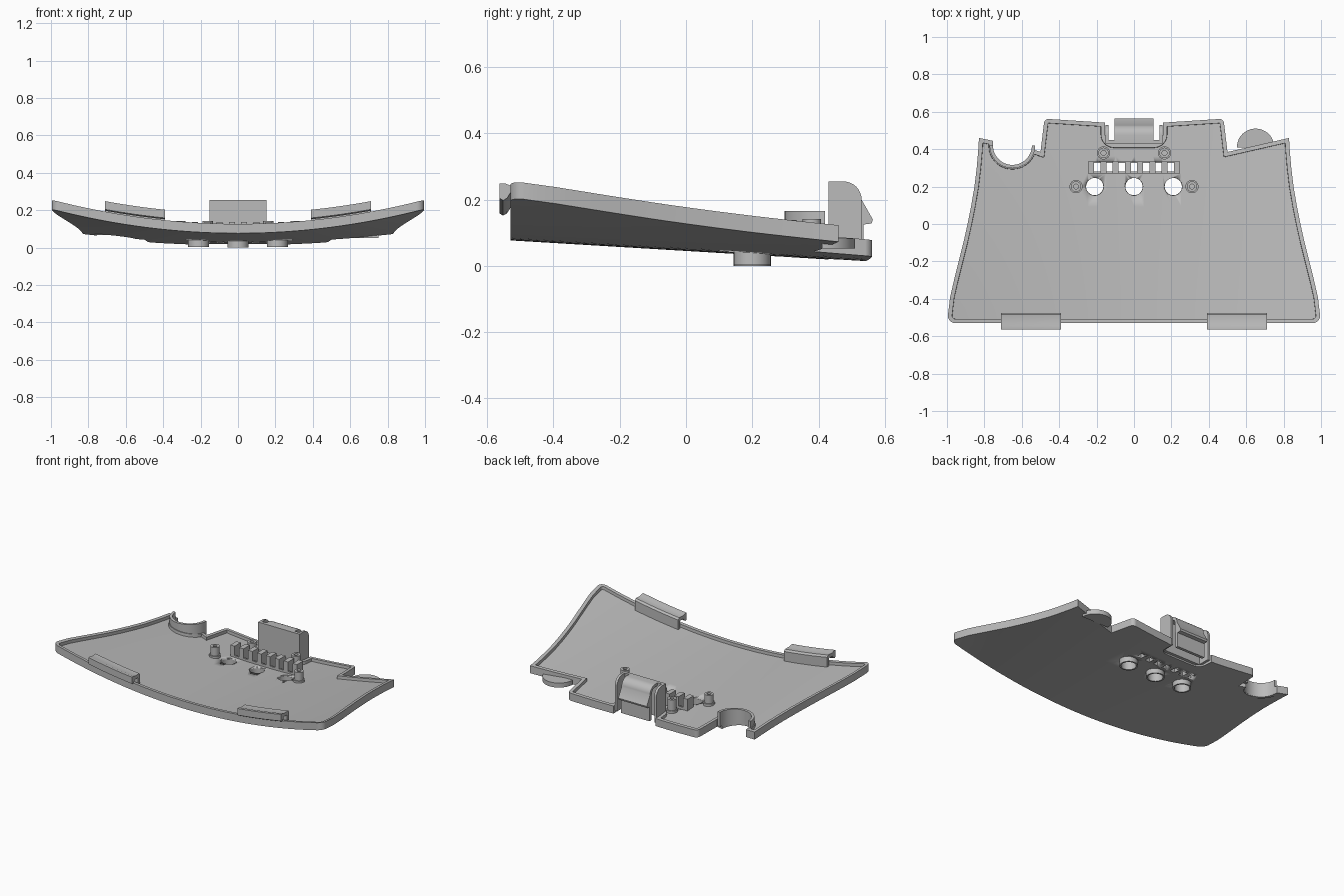
import bpy, bmesh, math
from mathutils import Vector

if "Cube" in bpy.data.objects:
    bpy.data.objects.remove(bpy.data.objects["Cube"])

grey = bpy.data.materials.new("plain_grey")
grey.use_nodes = True
grey.diffuse_color = (0.5, 0.5, 0.5, 1)
grey.node_tree.nodes["Principled BSDF"].inputs["Base Color"].default_value = (0.5, 0.5, 0.5, 1)

RIM, FLOOR = 0.05, 0.03


def under(x, y):
    """Height of the curved underside."""
    t = y + 0.53
    return 0.077 - 0.06 * t + (0.13 - 0.05 * t) * x * x


def finish(bm, name):
    bmesh.ops.recalc_face_normals(bm, faces=bm.faces)
    mesh = bpy.data.meshes.new(name)
    bm.to_mesh(mesh)
    bm.free()
    obj = bpy.data.objects.new(name, mesh)
    bpy.context.collection.objects.link(obj)
    mesh.materials.append(grey)
    bpy.ops.object.select_all(action="DESELECT")
    obj.select_set(True)
    bpy.context.view_layer.objects.active = obj
    bpy.ops.object.shade_smooth_by_angle(angle=math.radians(30))
    return obj


def extrude(bm, points, offset):
    """Closed prism from a planar outline."""
    face = bm.faces.new([bm.verts.new(p) for p in points])
    new = bmesh.ops.extrude_face_region(bm, geom=[face], use_keep_orig=True)["geom"]
    bmesh.ops.translate(bm, vec=offset, verts=[g for g in new if isinstance(g, bmesh.types.BMVert)])
    return next(g for g in new if isinstance(g, bmesh.types.BMFace))


def prism(bm, plan, low, high):
    return extrude(bm, [(x, y, low) for x, y in plan], (0, 0, high - low))


def arc(cx, cy, r, start, end, n):
    angles = [math.radians(start + (end - start) * i / n) for i in range(n + 1)]
    return [(cx + r * math.cos(a), cy + r * math.sin(a)) for a in angles]


def box(bm, x0, x1, y0, y1, z0, z1):
    prism(bm, [(x0, y0), (x1, y0), (x1, y1), (x0, y1)], z0, z1)


def tube(bm, x, y, outer, inner, low, high, n=32):
    rings = []
    for r, z in ((outer, low), (outer, high), (inner, high), (inner, low)):
        rings.append([bm.verts.new((px, py, z)) for px, py in arc(x, y, r, 0, 360, n)[:-1]])
    for a, b in zip(rings, rings[1:] + rings[:1]):
        for i in range(n):
            j = (i + 1) % n
            bm.faces.new((a[i], a[j], b[j], b[i]))


def mirrored(points):
    return [(-x, y) for x, y in reversed(points)]


# Shell outline, counter-clockwise from the front right
side = arc(0.955, -0.49, 0.04, -90, 0, 6) + [
    (0.983, -0.39), (0.96, -0.29), (0.935, -0.19), (0.91, -0.09), (0.89, 0),
    (0.87, 0.1), (0.853, 0.2), (0.841, 0.3), (0.833, 0.39), (0.829, 0.46)]
back = [(0.5, 0.385), (0.482, 0.535)] + arc(0.455, 0.535, 0.027, 20, 80, 4) + [(0.155, 0.542)]
back += arc(0.105, 0.48, 0.05, 0, -90, 5)
cup = arc(-0.65, 0.42, 0.105, -10, -170, 20)
outline = side + back + mirrored(back) + cup + [(-0.755, 0.445)] + mirrored(side)

# Shell: raised rim and sunken floor, sliced finely and bent
bm = bmesh.new()
top = prism(bm, outline, 0, RIM)
bmesh.ops.recalc_face_normals(bm, faces=bm.faces)
bmesh.ops.inset_region(bm, faces=[top], thickness=0.022, use_even_offset=True)
bmesh.ops.inset_region(bm, faces=[top], thickness=0.001, depth=FLOOR - RIM, use_even_offset=True)
for axis, count, step in (((1, 0, 0), 19, 0.05), ((0, 1, 0), 6, 0.09)):
    for i in range(-count, count + 1):
        bmesh.ops.bisect_plane(bm, geom=bm.verts[:] + bm.edges[:] + bm.faces[:],
                               plane_co=Vector(axis) * (i * step + 0.003), plane_no=axis)
for v in bm.verts:
    v.co.z += under(v.co.x, v.co.y)
bmesh.ops.triangulate(bm, faces=[f for f in bm.faces if len(f.verts) > 4])
shell = finish(bm, "shell")

# Openings through the floor
holes = [-0.21, 0, 0.21]
teeth = [-0.23 + 0.0657 * i for i in range(8)]
bm = bmesh.new()
for x in holes:
    prism(bm, arc(x, 0.2, 0.047, 0, 360, 32)[:-1], -0.1, 0.3)
for a, b in zip(teeth, teeth[1:]):
    box(bm, a + 0.016, b - 0.016, 0.28, 0.325, -0.1, 0.3)
cutter = finish(bm, "opening_cutter")
cutter.hide_render = True
mod = shell.modifiers.new("openings", "BOOLEAN")
mod.operation, mod.solver, mod.object = "DIFFERENCE", "EXACT", cutter
bpy.context.view_layer.objects.active = shell
bpy.ops.object.modifier_apply(modifier=mod.name)
bpy.data.objects.remove(cutter)

# Collars under the round holes
bm = bmesh.new()
for x in holes:
    tube(bm, x, 0.2, 0.056, 0.046, 0.003 if x else 0, under(x, 0.2) + 0.02)
finish(bm, "hole_collars")

# Comb of square teeth with thin rails
bm = bmesh.new()
for x in teeth:
    box(bm, x - 0.016, x + 0.016, 0.27, 0.335, 0.04, 0.138)
for y in (0.27, 0.325):
    box(bm, -0.24, 0.24, y, y + 0.01, 0.04, 0.075)
finish(bm, "comb_teeth")

# Hollow screw posts with a wider foot
bm = bmesh.new()
for x, y in ((0.163, 0.38), (0.31, 0.2)):
    for s in (-1, 1):
        z = under(x, y) + 0.015
        tube(bm, s * x, y, 0.035, 0.014, z, z + 0.03, 24)
        tube(bm, s * x, y, 0.028, 0.013, z, 0.142, 24)
finish(bm, "screw_posts")

# Half-round cup wall and the matching tab
bm = bmesh.new()
plan = arc(-0.65, 0.42, 0.122, 0, -180, 24) + arc(-0.65, 0.42, 0.104, -180, 0, 24)
prism(bm, plan, 0.068, 0.165)
finish(bm, "cup_wall")
bm = bmesh.new()
prism(bm, arc(0.65, 0.41, 0.1, 0, 180, 24), 0.052, 0.082)
finish(bm, "round_tab")

# Latch housing: front wall and two rounded cheeks
bm = bmesh.new()
box(bm, -0.153, 0.153, 0.43, 0.45, 0.03, 0.255)
cheek = [(0.43, 0.03), (0.53, 0.03)] + arc(0.475, 0.2, 0.055, 0, 90, 8) + [(0.43, 0.255)]
for x in (-0.153, 0.137):
    extrude(bm, [(x, y, z) for y, z in cheek], (0.016, 0, 0))
finish(bm, "latch_housing")

# Springy latch tongue with a hooked nose
bm = bmesh.new()
tongue = [(0.44, 0.255)] + arc(0.475, 0.2, 0.055, 90, 0, 8) + [
    (0.564, 0.14), (0.56, 0.128), (0.535, 0.125), (0.535, 0.03), (0.515, 0.03)]
tongue += arc(0.475, 0.2, 0.036, 0, 90, 8) + [(0.44, 0.236)]
extrude(bm, [(-0.105, y, z) for y, z in tongue], (0.21, 0, 0))
finish(bm, "latch_tongue")

# Front hooks, following the curve of the rim
hook = [(-0.475, -0.03), (-0.475, 0.04), (-0.485, 0.052), (-0.53, 0.05), (-0.545, 0.056),
        (-0.563, 0.056), (-0.563, 0.012), (-0.552, 0.005), (-0.54, 0.012), (-0.53, 0.028),
        (-0.495, 0.028), (-0.495, -0.03)]
for s, name in ((1, "left_hook"), (-1, "right_hook")):
    bm = bmesh.new()
    rings = []
    for i in range(9):
        x = s * (0.39 + 0.04 * i)
        rings.append([bm.verts.new((x, y, z + RIM + under(x, -0.53))) for y, z in hook])
    for a, b in zip(rings, rings[1:]):
        for k in range(len(hook)):
            j = (k + 1) % len(hook)
            bm.faces.new((a[k], a[j], b[j], b[k]))
    bm.faces.new(rings[0])
    bm.faces.new(rings[-1])
    finish(bm, name)
